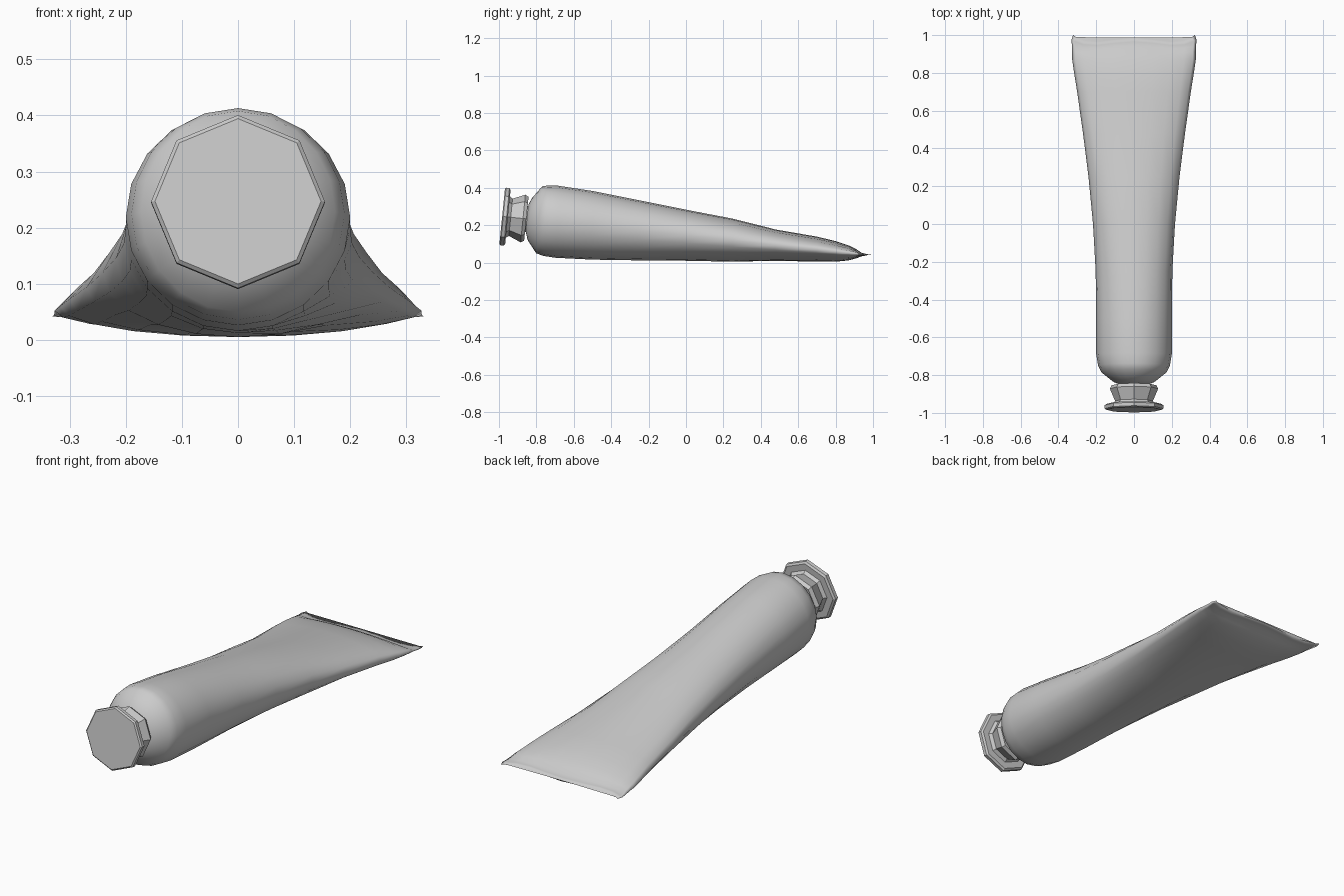
import bpy, bmesh, math
from mathutils import Matrix, Vector

if "Cube" in bpy.data.objects:
    bpy.data.objects.remove(bpy.data.objects["Cube"])


def loft(name, rings):
    """Skin equal-sized rings of points and close both ends."""
    bm = bmesh.new()
    loops = [[bm.verts.new(p) for p in ring] for ring in rings]
    n = len(loops[0])
    for a, b in zip(loops, loops[1:]):
        for i in range(n):
            j = (i + 1) % n
            bm.faces.new((a[i], a[j], b[j], b[i]))
    bm.faces.new(loops[0])
    bm.faces.new(loops[-1])
    bmesh.ops.recalc_face_normals(bm, faces=bm.faces)
    mesh = bpy.data.meshes.new(name)
    bm.to_mesh(mesh)
    bm.free()
    obj = bpy.data.objects.new(name, mesh)
    bpy.context.collection.objects.link(obj)
    return obj


# Tube body: y, half width, bottom z, top z, tilt, end-wave amount
sections = [
    (-0.85, 0.070, 0.165, 0.310, 0.10, 0),
    (-0.835, 0.110, 0.120, 0.345, 0.10, 0),
    (-0.785, 0.173, 0.050, 0.408, 0.09, 0),
    (-0.75, 0.190, 0.036, 0.413, 0.07, 0),
    (-0.69, 0.200, 0.026, 0.411, 0.04, 0),
    (-0.50, 0.200, 0.016, 0.383, 0, 0),
    (-0.25, 0.203, 0.012, 0.333, 0, 0),
    (0.00, 0.217, 0.010, 0.283, 0, 0),
    (0.25, 0.241, 0.005, 0.235, 0, 0),
    (0.48, 0.270, 0.010, 0.177, 0, 0),
    (0.70, 0.301, 0.005, 0.139, 0, 0),
    (0.80, 0.317, 0.005, 0.115, 0, 0),
    (0.87, 0.327, 0.012, 0.092, 0, 0),
    (0.91, 0.327, 0.023, 0.072, 0, 0.2),
    (0.940, 0.329, 0.034, 0.052, 0, 0.6),
    (0.965, 0.331, 0.038, 0.046, 0, 0.9),
    (0.987, 0.322, 0.039, 0.043, 0, 1.0),
]
SIDES = 20
rings = []
for y, w, z0, z1, tilt, wave in sections:
    ring = []
    for i in range(SIDES):
        a = 2 * math.pi * i / SIDES
        u, v = math.cos(a), math.sin(a) * (z1 - z0) / 2
        dy = tilt * v + wave * (-0.1 * u**2 + 0.113 * u**4)
        ring.append((w * u, y + dy, (z0 + z1) / 2 + v))
    rings.append(ring)
body = loft("tube_body", rings)
for poly in body.data.polygons:
    poly.use_smooth = True

# Octagonal screw cap: distance along the tilted axis, radius
profile = [(0, 0.148), (0.006, 0.155), (0.024, 0.155), (0.031, 0.145),
           (0.031, 0.112), (0.046, 0.100), (0.112, 0.128), (0.13, 0.118),
           (0.124, 0.085)]
place = Matrix.Translation((0, -0.983, 0.247)) @ Matrix.Rotation(-0.1, 4, 'X')
cap_rings = []
for t, r in profile:
    cap_rings.append([place @ Vector((r * math.cos(i * math.pi / 4), t,
                                      r * math.sin(i * math.pi / 4)))
                      for i in range(8)])
loft("screw_cap", cap_rings)

# Nozzle joining the cap to the shoulder
nozzle = [[place @ Vector((0.07 * math.cos(i * math.pi / 8), t,
                           0.07 * math.sin(i * math.pi / 8)))
           for i in range(16)] for t in (0.1, 0.15)]
loft("nozzle", nozzle)
